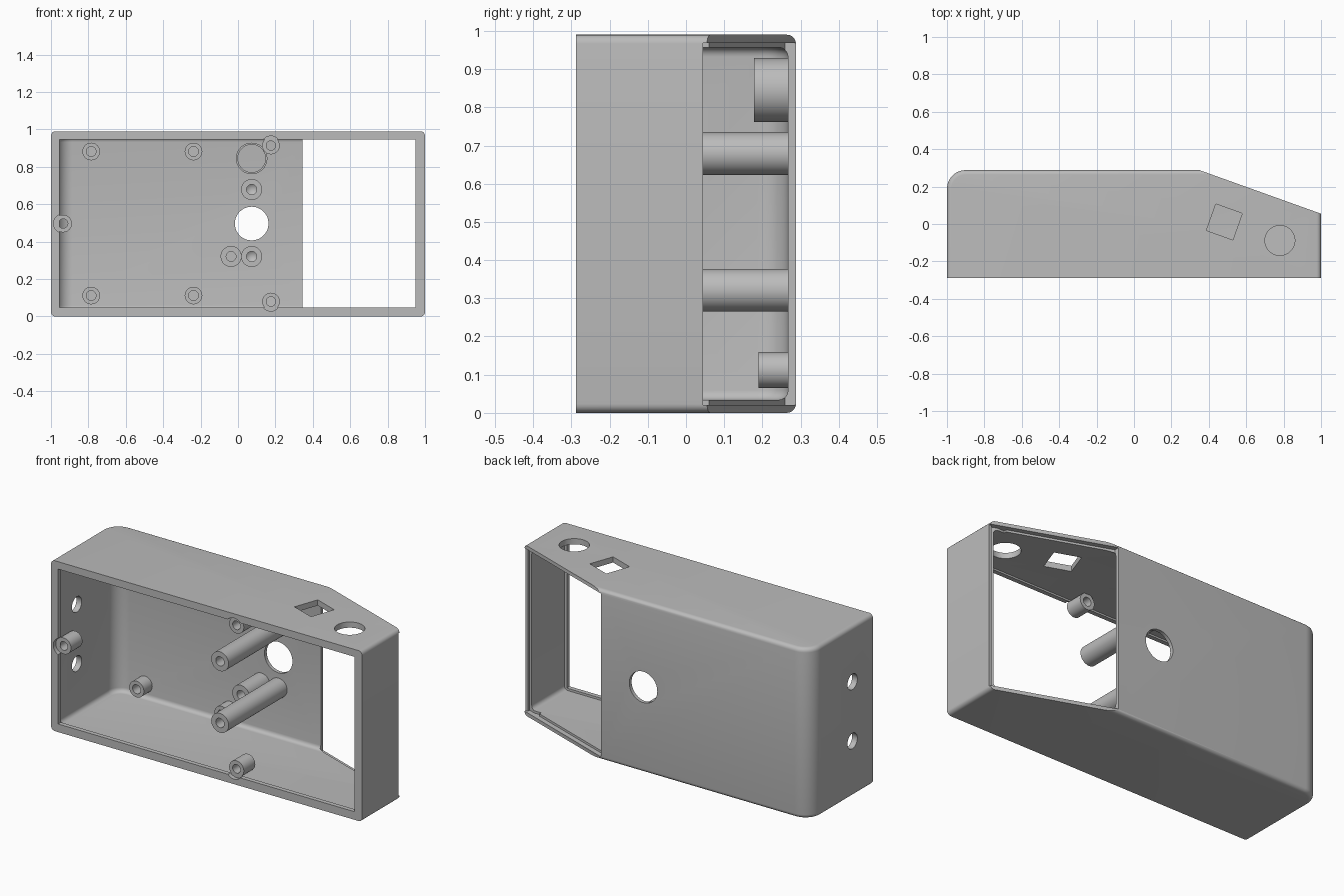
import bpy, bmesh, math
from mathutils import Matrix, Vector

cube = bpy.data.objects.get("Cube")
if cube:
    bpy.data.objects.remove(cube)

grey = bpy.data.materials.new("plain grey")
grey.use_nodes = True
grey.diffuse_color = (0.5, 0.5, 0.5, 1)
grey.node_tree.nodes["Principled BSDF"].inputs["Base Color"].default_value = (0.5, 0.5, 0.5, 1)

HALF = 0.288          # half depth
HEIGHT = 0.99
MID = HEIGHT / 2
INNER_BACK = 0.267    # inside face of the back wall
BEND = 0.35           # where the back starts to slope
SLOPE_END = 0.055     # depth of the slope at the right wall
TILT = (HALF - SLOPE_END) / (1 - BEND)


def finish(bm, name):
    bmesh.ops.recalc_face_normals(bm, faces=bm.faces)
    mesh = bpy.data.meshes.new(name)
    bm.to_mesh(mesh)
    bm.free()
    mesh.materials.append(grey)
    obj = bpy.data.objects.new(name, mesh)
    bpy.context.collection.objects.link(obj)
    return obj


def smooth(obj):
    bpy.ops.object.select_all(action='DESELECT')
    obj.select_set(True)
    bpy.context.view_layer.objects.active = obj
    bpy.ops.object.shade_smooth_by_angle(angle=math.radians(30))


def prism(name, outline, low, high, bevel=0, skip_front=None):
    """Extrude an x-y outline upwards and optionally round its rims."""
    bm = bmesh.new()
    face = bm.faces.new([bm.verts.new((x, y, low)) for x, y in outline])
    out = bmesh.ops.extrude_face_region(bm, geom=[face])
    for v in out["geom"]:
        if isinstance(v, bmesh.types.BMVert):
            v.co.z = high
    if bevel:
        rims = []
        for e in bm.edges:
            a, b = (v.co for v in e.verts)
            front = skip_front is not None and max(a.y, b.y) < skip_front
            if abs(a.z - b.z) < 1e-5 and not front:
                rims.append(e)
        bmesh.ops.recalc_face_normals(bm, faces=bm.faces)
        bmesh.ops.bevel(bm, geom=rims, offset=bevel, segments=5,
                        profile=0.5, affect='EDGES')
    return finish(bm, name)


def rounded_outline(left, right, front, back, radius):
    """Rectangle with its back left corner rounded."""
    pts = [(left, front), (right, front), (right, back)]
    for i in range(13):
        a = math.pi / 2 * (1 + i / 12)
        pts.append((left + radius + radius * math.cos(a),
                    back - radius + radius * math.sin(a)))
    return pts


def box(name, x, y, z):
    return prism(name, [(x[0], y[0]), (x[1], y[0]), (x[1], y[1]), (x[0], y[1])], *z)


def drill(centre, axis, radius, length):
    bm = bmesh.new()
    turn = Vector((0, 0, 1)).rotation_difference(Vector(axis)).to_matrix().to_4x4()
    bmesh.ops.create_cone(bm, cap_ends=True, segments=48, radius1=radius,
                          radius2=radius, depth=length,
                          matrix=Matrix.Translation(centre) @ turn)
    return finish(bm, "drill")


def cut(obj, cutter):
    mod = obj.modifiers.new("cut", 'BOOLEAN')
    mod.operation = 'DIFFERENCE'
    mod.solver = 'EXACT'
    mod.object = cutter
    bpy.context.view_layer.update()
    graph = bpy.context.evaluated_depsgraph_get()
    mesh = bpy.data.meshes.new_from_object(obj.evaluated_get(graph))
    obj.modifiers.remove(mod)
    obj.data = mesh
    bpy.data.objects.remove(cutter)


def slope_outline(start, end, drop):
    """Wedge lying behind the sloped plane, lowered by drop."""
    def y(x):
        return HALF - TILT * (x - BEND) - drop
    return [(start, y(start)), (end, y(end)), (end, 0.5), (start, 0.5)]


def boss(name, x, z, radius, bore, front, back, floor=None, tip=0):
    """Turned post along y; floor is the depth of a blind bore."""
    if floor is None:
        profile = [(radius, back), (radius, front), (bore, front), (bore, back), (radius, back)]
    else:
        profile = [(0, back), (radius, back), (radius, front),
                   (bore, front), (bore, floor), (0, floor + tip)]
    bm = bmesh.new()
    verts = [bm.verts.new((x + r, y, z)) for r, y in profile]
    edges = [bm.edges.new(p) for p in zip(verts, verts[1:])]
    bmesh.ops.spin(bm, geom=verts + edges, cent=(x, 0, z), axis=(0, 1, 0),
                   angle=math.tau, steps=40)
    bmesh.ops.remove_doubles(bm, verts=bm.verts, dist=1e-5)
    smooth(finish(bm, name))


# Enclosure shell: rounded block, flat front, sloped back right
shell = prism("enclosure_shell", rounded_outline(-1, 1, -0.4, HALF, 0.1),
              0, HEIGHT, 0.024)
cut(shell, box("front_trim", (-2, 2), (-1, -HALF), (-1, 2)))
cut(shell, prism("slope_trim", slope_outline(BEND, 1.3, 0), -1, 2))

# Hollow interior, front opening and panel recess in the slope
cut(shell, prism("cavity", rounded_outline(-0.966, 0.966, -0.262, INNER_BACK, 0.08),
                 0.034, 0.957, 0.025, -0.2))
cut(shell, box("front_opening", (-0.955, 0.95), (-0.4, -0.2), (0.047, 0.947)))
cut(shell, prism("panel_recess", slope_outline(0.345, 0.985, 0.03), 0.021, 0.969))
cut(shell, box("wall_step", (0.9, 1.2), (0.045, 0.4), (0.021, 0.969)))

# Top openings: tilted square and round
bm = bmesh.new()
bmesh.ops.create_cube(bm, size=0.15, matrix=Matrix.Translation((0.483, 0.011, HEIGHT))
                      @ Matrix.Rotation(-math.atan(TILT), 4, 'Z'))
cut(shell, finish(bm, "square_cutter"))
cut(shell, drill((0.78, -0.088, HEIGHT), (0, 0, 1), 0.08, 0.2))

# Cable holes in the left-hand wall and the large hole in the back
for side in (-1, 1):
    cut(shell, drill((-1, -0.10, MID + side * 0.172), (1, 0, 0), 0.045, 0.2))
cut(shell, drill((0.073, HALF, 0.497), (0, 1, 0), 0.09, 0.2))

# Cover screw bosses against the walls, with matching notches in the lip
for name, x, z in (("upper", 0.176, 0.914), ("lower", 0.176, 0.08), ("side", -0.935, 0.497)):
    cut(shell, drill((x, -0.314, z), (0, 1, 0), 0.051, 0.1))
    boss(name + "_cover_boss", x, z, 0.047, 0.025, -0.265, -0.16)
smooth(shell)

# Circuit board bosses on the back wall
SEAT = INNER_BACK + 0.006
for x in (-0.785, -0.238):
    for z in (0.112, 0.882):
        boss("board_boss", x, z, 0.047, 0.026, 0.19, SEAT, INNER_BACK - 0.005)

# Long posts above and below the large hole
for z in (0.321, 0.679):
    boss("long_post", 0.073, z, 0.056, 0.027, -0.27, SEAT, 0.0, 0.02)

# Medium post and the wide ring
boss("medium_post", -0.037, 0.321, 0.056, 0.026, 0.08, SEAT, INNER_BACK - 0.005)
boss("wide_ring", 0.073, 0.845, 0.084, 0.074, 0.178, SEAT)
